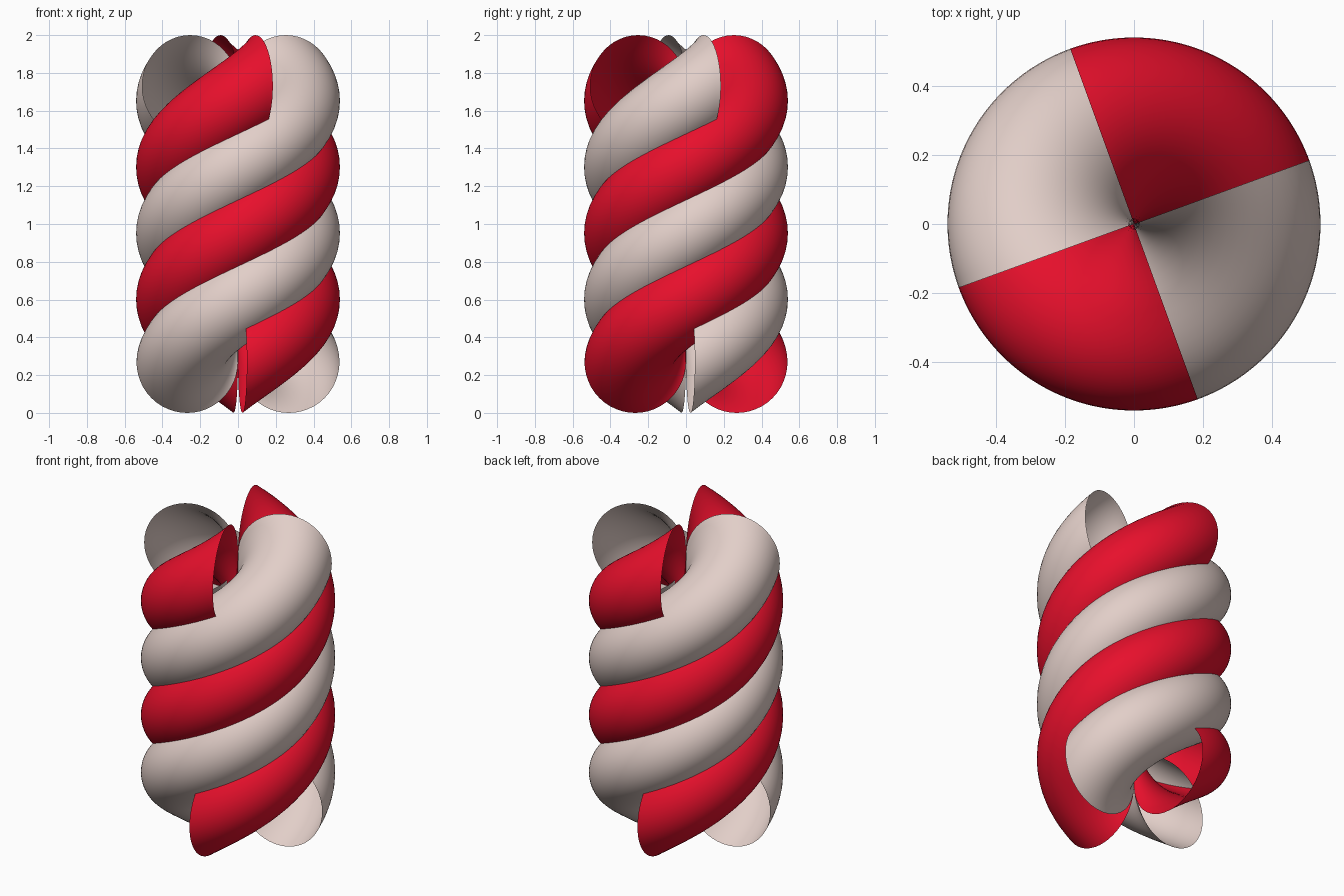
import bpy, bmesh
from math import sin, cos, pi, radians

if "Cube" in bpy.data.objects:
    bpy.data.objects.remove(bpy.data.objects["Cube"])

RADIUS = 0.27            # tube radius, also its distance from the axis
Z0, Z1 = 0.27, 1.73      # section centre height at both ends
START, SWEEP = radians(5), radians(375)
SIDES, STEPS = 48, 120


def material(name, colour):
    mat = bpy.data.materials.new(name)
    mat.diffuse_color = (*colour, 1)
    mat.use_nodes = True
    mat.node_tree.nodes["Principled BSDF"].inputs["Base Color"].default_value = mat.diffuse_color
    return mat


def strand(name, turn, mat):
    """Circle in the radial plane, screwed upward around z, open ends."""
    bm = bmesh.new()
    rings = []
    for i in range(STEPS + 1):
        t = i / STEPS
        a = START + turn + SWEEP * t
        zc = Z0 + (Z1 - Z0) * t
        ring = []
        for j in range(SIDES):
            b = 2 * pi * j / SIDES
            r = RADIUS + RADIUS * 0.998 * cos(b)
            ring.append(bm.verts.new((r * cos(a), r * sin(a), zc + RADIUS * sin(b))))
        rings.append(ring)
    for lo, hi in zip(rings, rings[1:]):
        for j in range(SIDES):
            k = (j + 1) % SIDES
            bm.faces.new((lo[j], hi[j], hi[k], lo[k])).smooth = True
    bmesh.ops.recalc_face_normals(bm, faces=bm.faces[:])
    mesh = bpy.data.meshes.new(name)
    bm.to_mesh(mesh)
    bm.free()
    mesh.materials.append(mat)
    obj = bpy.data.objects.new(name, mesh)
    bpy.context.collection.objects.link(obj)


red = material("red", (0.8, 0.005, 0.025))
cream = material("cream", (0.76, 0.62, 0.58))

# four interleaved strands, alternating colours
for n in range(4):
    kind, mat = (("cream", cream), ("red", red))[n % 2]
    strand(f"{kind}_strand_{n // 2 + 1}", n * pi / 2, mat)
